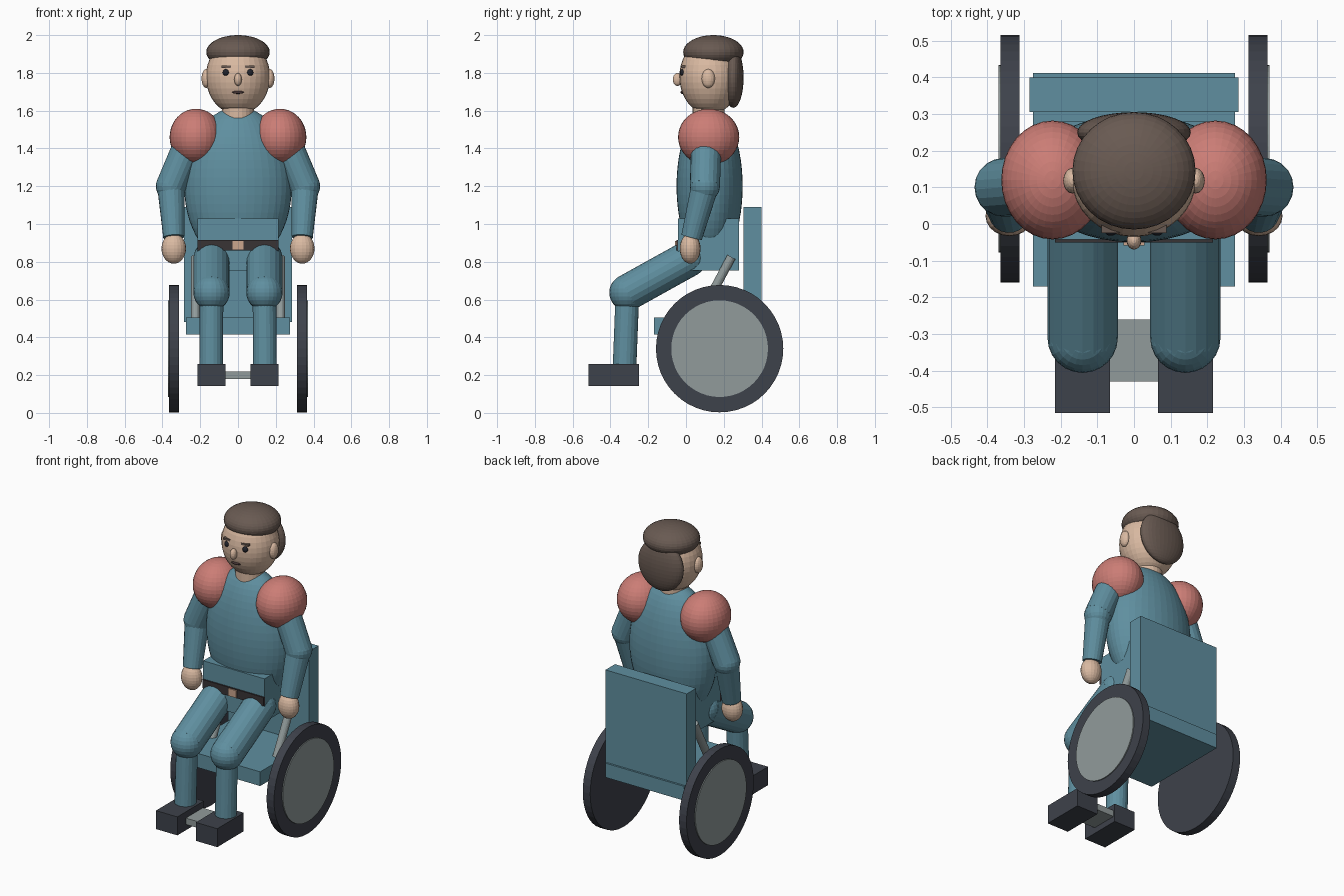
import bpy
from mathutils import Vector

cube = bpy.data.objects.get("Cube")
if cube:
    bpy.data.objects.remove(cube, do_unlink=True)


def material(name, r, g, b):
    m = bpy.data.materials.new(name)
    m.use_nodes = True
    m.diffuse_color = (r, g, b, 1)
    m.node_tree.nodes["Principled BSDF"].inputs["Base Color"].default_value = (r, g, b, 1)
    return m


teal = material("teal", .115, .275, .35)
red = material("coral red", .60, .205, .18)
skin = material("skin", .70, .49, .36)
hair = material("brown hair", .14, .102, .084)
charcoal = material("charcoal", .048, .054, .07)
grey = material("light grey", .283, .328, .328)
leather = material("dark leather", .04, .033, .036)
buckle_tan = material("buckle tan", .60, .38, .27)
ink = material("eye black", .015, .017, .025)
lip = material("dark lip", .06, .035, .035)


def finish(name, mat):
    ob = bpy.context.object
    ob.name = name
    ob.data.materials.append(mat)
    return ob


def box(name, mat, x, y, z):
    """Box given by its (low, high) range on each axis."""
    ranges = (x, y, z)
    bpy.ops.mesh.primitive_cube_add(size=1, location=[sum(r) / 2 for r in ranges])
    ob = finish(name, mat)
    ob.scale = [r[1] - r[0] for r in ranges]
    return ob


def ball(name, mat, centre, radii, segments=32, rings=20):
    bpy.ops.mesh.primitive_uv_sphere_add(segments=segments, ring_count=rings, radius=1, location=centre)
    ob = finish(name, mat)
    ob.scale = radii
    return ob


def limb(name, mat, start, end, r1, r2, sides=20):
    """Tapered cylinder between two points."""
    a, b = Vector(start), Vector(end)
    bpy.ops.mesh.primitive_cone_add(vertices=sides, radius1=r1, radius2=r2,
                                    depth=(b - a).length, location=(a + b) / 2)
    ob = finish(name, mat)
    ob.rotation_euler = (b - a).to_track_quat('Z', 'Y').to_euler()
    return ob


# Chair
box("seat", teal, (-.275, .275), (-.17, .412), (.415, .505))
box("backrest", teal, (-.285, .285), (.305, .40), (.48, 1.09))
box("footrest", grey, (-.10, .10), (-.43, -.26), (.18, .22))

# Torso, hips and belt
ball("torso", teal, (0, .125, 1.2), (.285, .175, .42), 40, 28)
box("hips", teal, (-.215, .215), (-.042, .28), (.755, 1.03))
box("belt", leather, (-.215, .215), (-.051, -.035), (.86, .915))
box("buckle", buckle_tan, (-.028, .028), (-.058, -.045), (.864, .911))

# Head and hair
limb("neck", skin, (0, .12, 1.5), (0, .12, 1.66), .085, .085, 24)
ball("head", skin, (0, .125, 1.78), (.17, .16, .2))
ball("hair_top", hair, (0, .145, 1.91), (.168, .16, .09))
ball("hair_back", hair, (0, .25, 1.775), (.155, .055, .16))
ball("nose", skin, (0, -.045, 1.765), (.02, .025, .034), 16, 10)
ball("mouth", lip, (0, -.02, 1.697), (.032, .010, .008), 16, 8)

for side, s in (("left", 1), ("right", -1)):
    # Face details
    ball(side + "_ear", skin, (s * .168, .118, 1.77), (.025, .035, .05), 16, 12)
    ball(side + "_eye", ink, (s * .063, -.018, 1.802), (.018, .014, .018), 16, 10)
    box(side + "_eyebrow", hair, (s * .063 - .025, s * .063 + .025), (-.025, .01), (1.827, 1.839))

    # Arm
    elbow = (s * .355, .1, 1.2)
    shoulder = (s * .25, .108, 1.45)
    ball(side + "_shoulder_pad", red, (s * .222, .12, 1.46), (.14, .162, .15))
    limb(side + "_upper_arm", teal, shoulder, elbow, .08, .08)
    ball(side + "_elbow", teal, elbow, (.08, .08, .08), 20, 12)
    limb(side + "_forearm", teal, elbow, (s * .34, .03, .93), .073, .056)
    ball(side + "_hand", skin, (s * .34, .022, .87), (.065, .055, .08), 20, 14)

    # Leg
    hip, knee = (s * .14, .02, .82), (s * .14, -.31, .637)
    ball(side + "_hip_joint", teal, hip, (.095, .095, .095), 24, 14)
    limb(side + "_thigh", teal, hip, knee, .096, .096)
    ball(side + "_knee", teal, knee, (.096, .096, .096), 24, 14)
    limb(side + "_shin", teal, knee, (s * .142, -.325, .25), .063, .063)
    box(side + "_shoe", charcoal, (s * .14 - .075, s * .14 + .075), (-.515, -.25), (.143, .26))

    # Wheel and slanted support bar
    limb(side + "_tyre", charcoal, (s * .312, .178, .34), (s * .364, .178, .34), .337, .337, 48)
    limb(side + "_wheel_disc", grey, (s * .34, .178, .34), (s * .37, .178, .34), .256, .256, 48)
    limb(side + "_support_bar", grey, (s * .225, .04, .45), (s * .225, .24, .825), .024, .024, 16)
